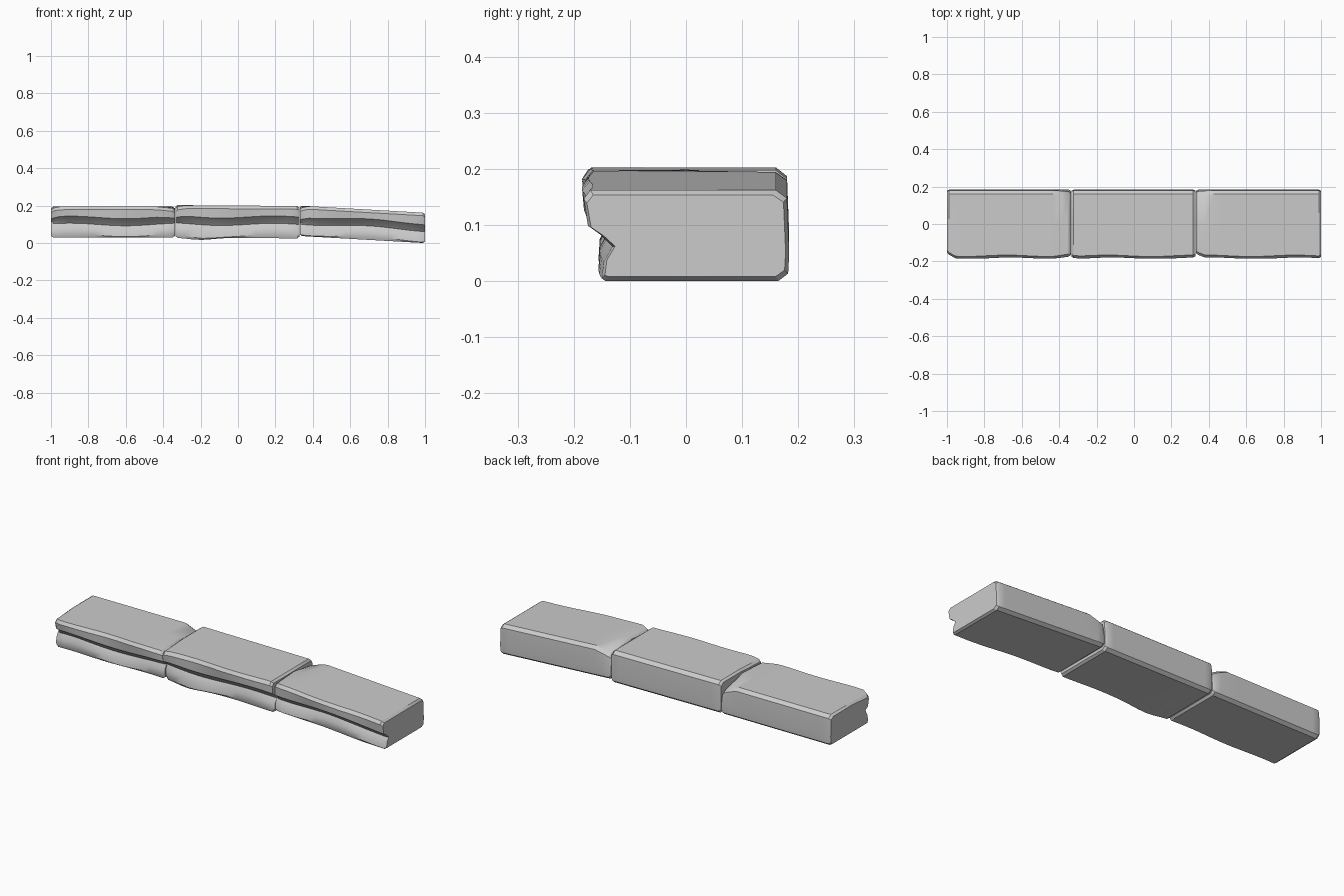
import bpy, bmesh, math

cube = bpy.data.objects.get("Cube")
if cube:
    bpy.data.objects.remove(cube, do_unlink=True)

stone = bpy.data.materials.new("grey stone")
stone.use_nodes = True
GREY = (0.6, 0.6, 0.6, 1)
stone.diffuse_color = GREY
stone.node_tree.nodes["Principled BSDF"].inputs["Base Color"].default_value = GREY

# Cross-section: (y, height fraction), grooved front then top then back
PROFILE = [(-0.145, 0), (-0.152, 0.07), (-0.15, 0.25), (-0.135, 0.42),
           (-0.156, 0.55), (-0.178, 0.65), (-0.183, 0.9), (-0.17, 1),
           (0, 1), (0.16, 1), (0.18, 0.91), (0.184, 0.3), (0.182, 0.08), (0.165, 0)]
STEPS = 14


def bump(value, centre, width):
    """Smooth falloff around a point."""
    return math.exp(-((value - centre) / width) ** 2)


def block(name, x0, x1, base, height, tilt, phase, chips, bulge=0):
    """Loft the section along x, with bevelled ends, wear and chipped corners."""
    bm = bmesh.new()
    xs = [x0, x0 + 0.012]
    xs += [x0 + (x1 - x0) * i / STEPS for i in range(1, STEPS)]
    xs += [x1 - 0.012, x1]
    rings = []
    for i, x in enumerate(xs):
        at_end = i in (0, len(xs) - 1)
        ky, kz = (0.965, 0.9) if at_end else (1, 1)
        u = (x - x0) / (x1 - x0)
        ring = []
        for y, t in PROFILE:
            z = base + tilt * u + height * (0.5 + (t - 0.5) * kz)
            py = y * ky
            # Uneven groove and edges along the front
            if y < -0.1:
                py += 0.004 * math.sin(9 * u + phase + 3 * t)
                if 0 < t < 0.7:
                    z += 0.007 * math.sin(7 * u + phase)
            # Worn underside lump
            if t < 0.1 and y < 0:
                z -= bulge * bump(u, 0.2, 0.14)
            # Chips: end, side, length, depth in y, depth in z
            for end, side, length, dy, dz in chips:
                if y * side > 0.1 and t > 0.5:
                    fade = max(0, 1 - abs(x - (x0, x1)[end]) / length)
                    py -= side * dy * fade
                    z -= dz * fade
            py = max(-0.185, min(0.186, py))
            ring.append(bm.verts.new((x, py, z)))
        rings.append(ring)
    n = len(PROFILE)
    for a, b in zip(rings, rings[1:]):
        for j in range(n):
            bm.faces.new((a[j], a[(j + 1) % n], b[(j + 1) % n], b[j]))
    bm.faces.new(rings[0])
    bm.faces.new(rings[-1])
    bmesh.ops.recalc_face_normals(bm, faces=bm.faces)
    mesh = bpy.data.meshes.new(name)
    bm.to_mesh(mesh)
    bm.free()
    mesh.materials.append(stone)
    obj = bpy.data.objects.new(name, mesh)
    bpy.context.collection.objects.link(obj)
    bpy.ops.object.select_all(action="DESELECT")
    obj.select_set(True)
    bpy.context.view_layer.objects.active = obj
    bpy.ops.object.shade_smooth_by_angle(angle=math.radians(30))


# Three stones in a row
block("right_stone", -1, -0.338, 0.03, 0.165, 0, 0.5,
      [(0, -1, 0.05, 0.025, 0.01), (1, -1, 0.1, 0.012, 0.01), (1, 1, 0.08, 0.008, 0.04)])
block("middle_stone", -0.335, 0.328, 0.03, 0.173, -0.005, 2.2,
      [(0, -1, 0.06, 0.006, 0.01)], bulge=0.012)
block("left_stone", 0.331, 1, 0.038, 0.162, -0.038, 4,
      [(0, -1, 0.05, 0.02, 0.012), (0, 1, 0.09, 0.006, 0.03)])
